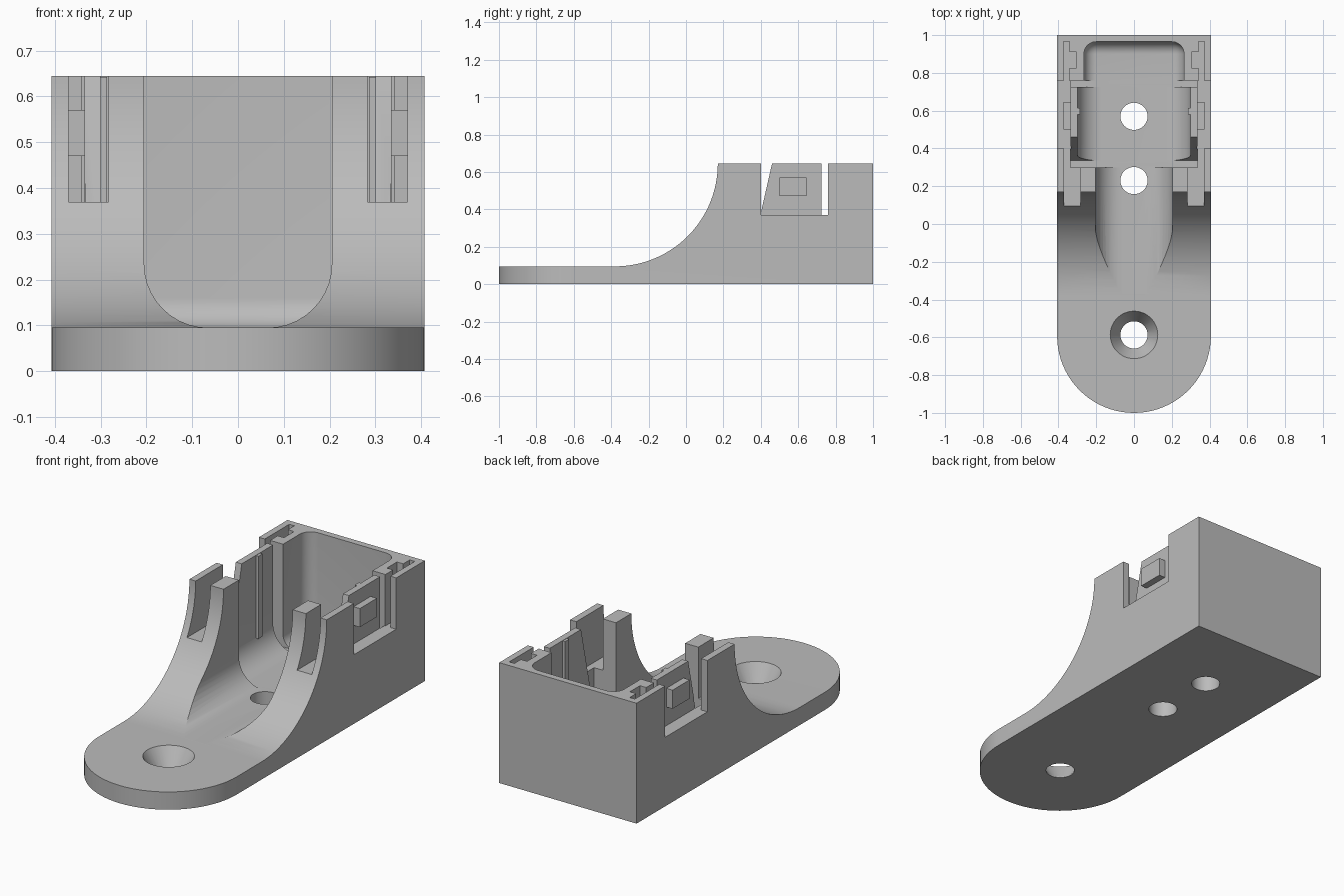
import bpy, bmesh
from math import sin, cos, pi, radians
from mathutils import Vector

old = bpy.data.objects.get("Cube")
if old:
    bpy.data.objects.remove(old, do_unlink=True)

W, TOP, FLOOR, LEDGE = 0.407, 0.645, 0.095, 0.37
OVER = 0.75          # cutters rise above the top

grey = bpy.data.materials.new("light_grey")
grey.use_nodes = True
grey.diffuse_color = (0.5, 0.5, 0.5, 1)
grey.node_tree.nodes["Principled BSDF"].inputs["Base Color"].default_value = (0.5, 0.5, 0.5, 1)


def finish(bm, name):
    bmesh.ops.recalc_face_normals(bm, faces=bm.faces)
    mesh = bpy.data.meshes.new(name)
    bm.to_mesh(mesh)
    bm.free()
    mesh.materials.append(grey)
    ob = bpy.data.objects.new(name, mesh)
    bpy.context.collection.objects.link(ob)
    return ob


def prism(name, points, push):
    """Extrude a closed outline of 3D points along a vector."""
    bm = bmesh.new()
    face = bm.faces.new([bm.verts.new(p) for p in points])
    new = bmesh.ops.extrude_face_region(bm, geom=[face])["geom"]
    bmesh.ops.translate(bm, vec=Vector(push),
                        verts=[v for v in new if isinstance(v, bmesh.types.BMVert)])
    return finish(bm, name)


def box(name, x, y, z, radius=0, rule=None):
    """Box from ranges; edges picked by the rule are rounded."""
    bm = bmesh.new()
    bmesh.ops.create_cube(bm, size=1)
    for v in bm.verts:
        v.co = [r[0] if c < 0 else r[1] for c, r in zip(v.co, (x, y, z))]
    if radius:
        edges = [e for e in bm.edges if rule((e.verts[0].co + e.verts[1].co) / 2)]
        bmesh.ops.bevel(bm, geom=edges, offset=radius, segments=10,
                        profile=0.5, affect='EDGES')
    return finish(bm, name)


def cone(name, y, low, high, z0, z1):
    bm = bmesh.new()
    bmesh.ops.create_cone(bm, cap_ends=True, segments=48, radius1=low,
                          radius2=high, depth=z1 - z0)
    bmesh.ops.translate(bm, verts=bm.verts, vec=(0, y, (z0 + z1) / 2))
    return finish(bm, name)


def combine(target, other, operation='DIFFERENCE'):
    other.hide_render = True
    mod = target.modifiers.new("cut", 'BOOLEAN')
    mod.operation, mod.object, mod.solver = operation, other, 'EXACT'
    bpy.context.view_layer.objects.active = target
    bpy.ops.object.modifier_apply(modifier=mod.name)
    bpy.data.objects.remove(other, do_unlink=True)


def sided(s, a, b):
    return (a, b) if s > 0 else (-b, -a)


# Body: long block with a round nose
nose = [(W * cos(pi + pi * i / 40), W - 1 + W * sin(pi + pi * i / 40), 0) for i in range(41)]
body = prism("bracket_body", nose + [(W, 1, 0), (-W, 1, 0)], (0, 0, TOP))

# Concave sweep from the flat foot up to the block
R = TOP - FLOOR
sweep = [(-0.6, -0.38 + R * sin(a), TOP - R * cos(a))
         for a in (pi / 2 * i / 40 for i in range(41))]
outline = [(-0.6, -1.2, OVER), (-0.6, -1.2, FLOOR)] + sweep + [(-0.6, 0.17, OVER)]
combine(body, prism("sweep_cutter", outline, (1.2, 0, 0)))

# Cable channel, middle chamber and rear chamber, all with rounded floors
low_sides = lambda m: m.z < 0.1 and abs(m.x) > 0.1
combine(body, box("channel", (-0.205, 0.205), (-0.37, 0.31), (FLOOR, OVER), 0.14, low_sides))
combine(body, box("middle_chamber", (-0.3, 0.3), (0.32, 0.74), (FLOOR, OVER), 0.13, low_sides))
combine(body, box("rear_chamber", (-0.265, 0.265), (0.74, 0.965), (FLOOR, OVER), 0.065,
                  lambda m: (m.y > 0.96 and m.z < 0.7) or low_sides(m)))

# Gap in front of the clips, with a slanted rear face
gap = [(-0.335, 0.3, FLOOR), (-0.335, 0.335, FLOOR), (-0.335, 0.484, OVER), (-0.335, 0.3, OVER)]
combine(body, prism("front_gap", gap, (0.67, 0, 0)))
# Thin gap behind the clips
combine(body, box("rear_gap", (-0.336, 0.336), (0.725, 0.76), (FLOOR, OVER)))

for s in (1, -1):
    # Slot behind the front posts, and the notch outside each clip
    combine(body, box("post_slot", sided(s, 0.283, 0.37), (0, 0.302), (LEDGE, OVER)))
    combine(body, box("slot_link", sided(s, 0.333, 0.37), (0.29, 0.41), (LEDGE, OVER)))
    combine(body, box("clip_notch", sided(s, 0.335, 0.5), (0.4, 0.758), (LEDGE, OVER)))
    # Stepped grooves in the rear corners
    combine(body, box("corner_groove", sided(s, 0.342, 0.372), (0.75, 0.965), (LEDGE, OVER)))
    combine(body, box("corner_pocket", sided(s, 0.305, 0.35), (0.825, 0.91), (LEDGE, OVER)))
    # Latch on the clip and a rib on its inner face
    combine(body, box("latch", sided(s, 0.325, 0.372), (0.5, 0.645), (0.47, 0.57)), 'UNION')
    combine(body, box("inner_rib", sided(s, 0.286, 0.31), (0.58, 0.615), (0.2, TOP - 0.002)), 'UNION')

# Screw holes, the front one countersunk
for y in (-0.587, 0.23, 0.57):
    combine(body, cone("screw_hole", y, 0.072, 0.072, -0.1, 0.2))
combine(body, cone("countersink", -0.587, 0.07, 0.13, 0.001, 0.102))

bpy.ops.object.select_all(action='DESELECT')
body.select_set(True)
bpy.context.view_layer.objects.active = body
bpy.ops.object.shade_smooth_by_angle(angle=radians(25))
